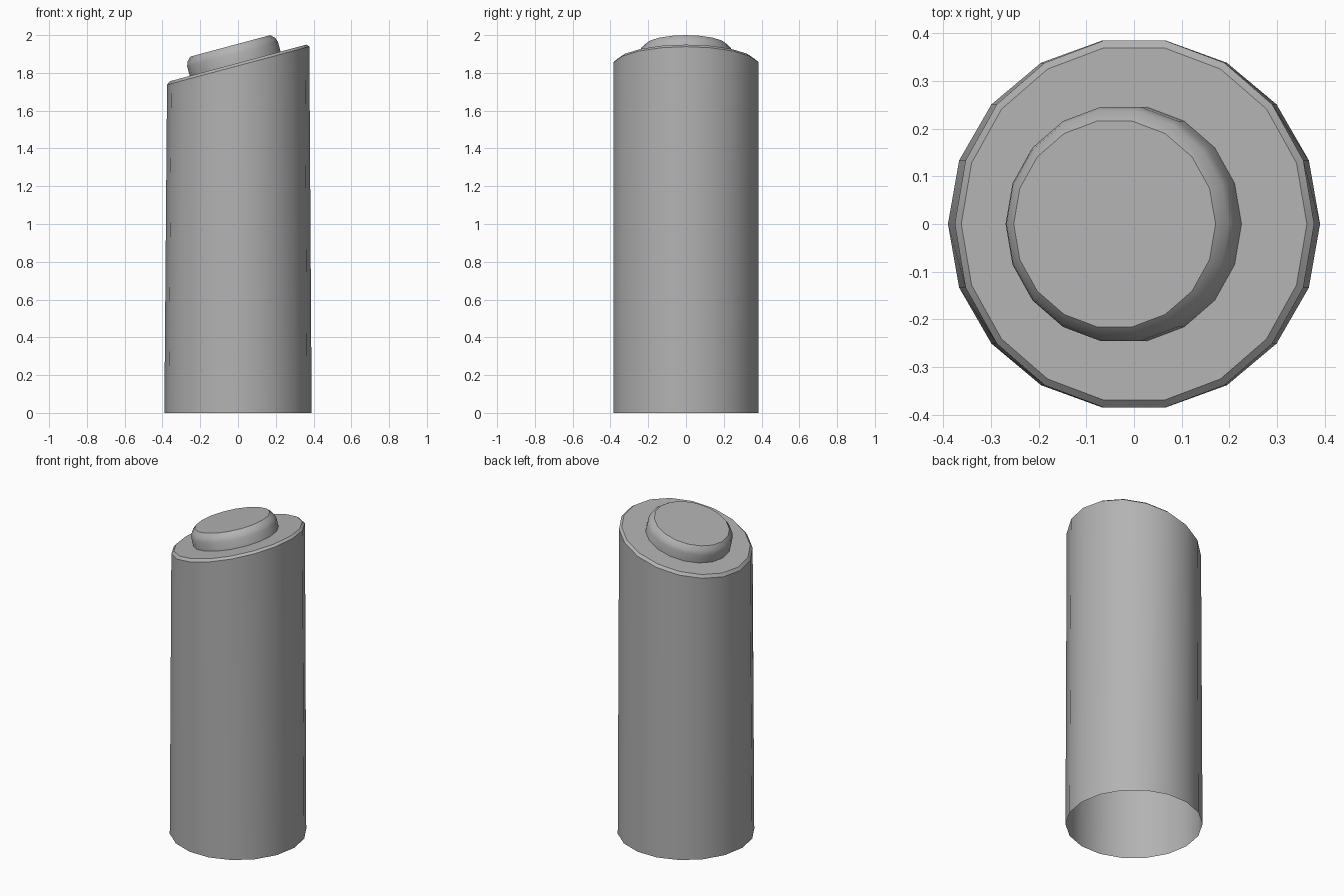
import bpy, bmesh
from math import cos, sin, pi, radians

if "Cube" in bpy.data.objects:
    bpy.data.objects.remove(bpy.data.objects["Cube"])

SIDES = 18
TILT = radians(15)

grey = bpy.data.materials.new("dark_grey")
grey.diffuse_color = (0.45, 0.45, 0.45, 1)
grey.use_nodes = True
grey.node_tree.nodes["Principled BSDF"].inputs["Base Color"].default_value = grey.diffuse_color


def ring(bm, radius, height, origin_z, tilt, shift_x=0):
    """Ring of vertices, leaning back by tilt and offset along its own axis."""
    out = []
    for i in range(SIDES):
        a = 2 * pi * i / SIDES
        u, v = radius * cos(a), radius * sin(a)
        out.append(bm.verts.new((shift_x + u * cos(tilt) - height * sin(tilt), v,
                                 origin_z + u * sin(tilt) + height * cos(tilt))))
    return out


def stack(name, rings):
    """Skin a stack of rings, cap the top and leave the base open."""
    bm = bmesh.new()
    loops = [ring(bm, *r) for r in rings]
    for a, b in zip(loops, loops[1:]):
        for i in range(SIDES):
            j = (i + 1) % SIDES
            bm.faces.new((a[i], a[j], b[j], b[i]))
    bm.faces.new(loops[-1])
    mesh = bpy.data.meshes.new(name)
    bm.to_mesh(mesh)
    bm.free()
    mesh.materials.append(grey)
    obj = bpy.data.objects.new(name, mesh)
    bpy.context.collection.objects.link(obj)
    bpy.ops.object.select_all(action='DESELECT')
    obj.select_set(True)
    bpy.context.view_layer.objects.active = obj
    bpy.ops.object.shade_smooth_by_angle(angle=radians(35))
    return obj


# Post: upright tube with a slanted, chamfered top and open base
PIVOT = 1.838
stack("post", [(0.39, 0, 0, 0),
               (0.39, 0, PIVOT, TILT, 0.001),
               (0.375, 0.015, PIVOT, TILT, 0.004)])

# Button: raised disc on the slanted face, soft shoulder and crisp flat top
BASE = 1.777
profile = [(0.249, 0.065), (0.249, 0.126), (0.241, 0.150), (0.219, 0.172)]
stack("button", [(r, h, BASE, TILT, 0.004) for r, h in profile])
